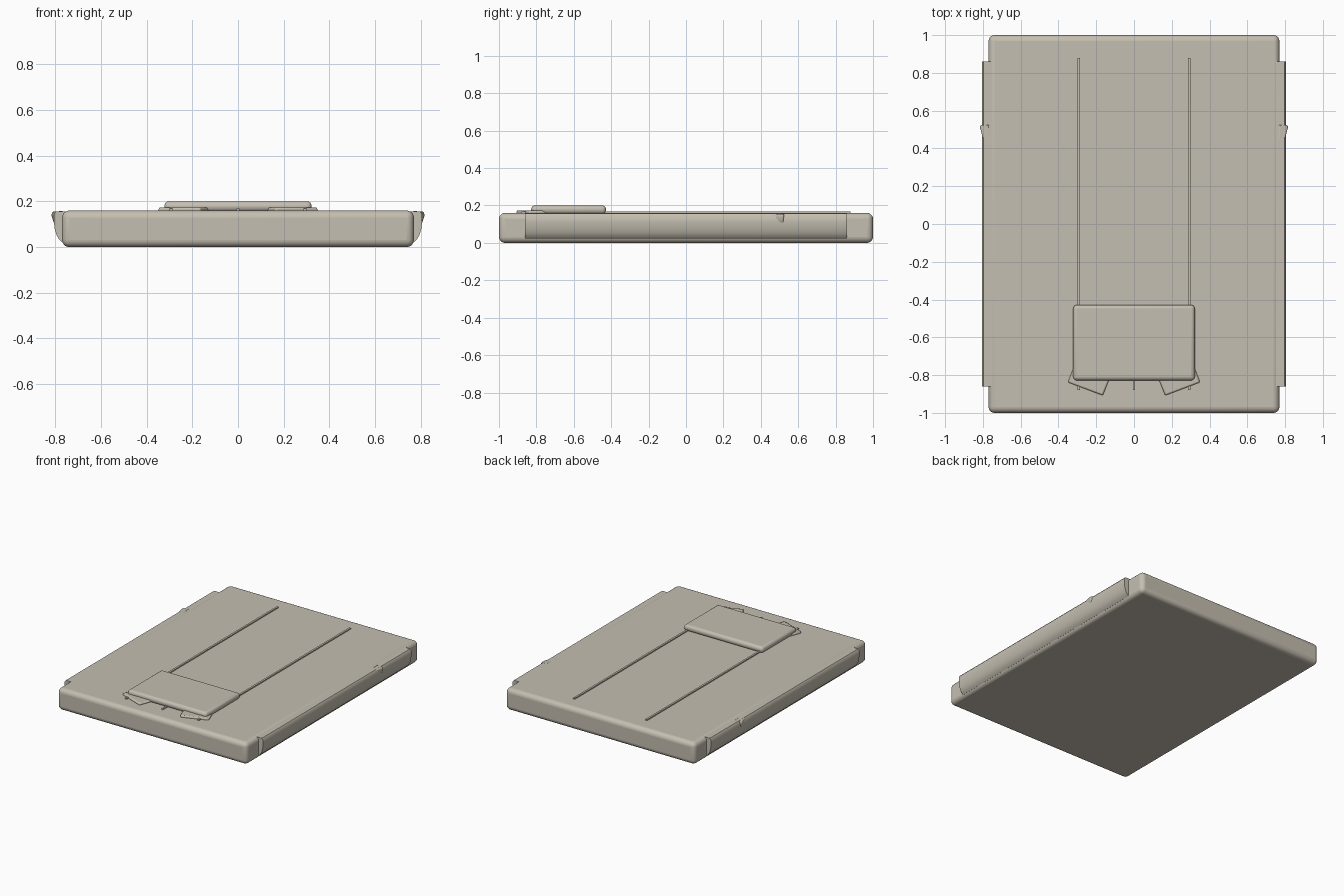
import bpy, bmesh, math
from mathutils import Matrix

if "Cube" in bpy.data.objects:
    bpy.data.objects.remove(bpy.data.objects["Cube"])

mat = bpy.data.materials.new("warm_grey")
mat.diffuse_color = (0.56, 0.52, 0.44, 1)
mat.use_nodes = True
mat.node_tree.nodes["Principled BSDF"].inputs["Base Color"].default_value = mat.diffuse_color


def finish(name, bm, bevel=0.0, segments=3):
    """Turn a bmesh into a bevelled, smooth-shaded object."""
    bmesh.ops.recalc_face_normals(bm, faces=bm.faces)
    me = bpy.data.meshes.new(name)
    bm.to_mesh(me)
    bm.free()
    me.materials.append(mat)
    ob = bpy.data.objects.new(name, me)
    bpy.context.collection.objects.link(ob)
    if bevel:
        m = ob.modifiers.new("bevel", 'BEVEL')
        m.width, m.segments = bevel, segments
        m.limit_method, m.angle_limit = 'ANGLE', math.radians(25)
    bpy.ops.object.select_all(action='DESELECT')
    ob.select_set(True)
    bpy.context.view_layer.objects.active = ob
    bpy.ops.object.shade_smooth_by_angle(angle=math.radians(40))
    return ob


def box(name, x, y, z, bevel=0.0, segments=3):
    bm = bmesh.new()
    bmesh.ops.create_cube(bm, size=1)
    for v in bm.verts:
        v.co = [(a + b) / 2 + c * (b - a) for (a, b), c in zip((x, y, z), v.co)]
    return finish(name, bm, bevel, segments)


def prism(name, pts, place, vec, bevel=0.0):
    """Extrude a 2D outline, placed in 3D by a function, along vec."""
    bm = bmesh.new()
    f = bm.faces.new([bm.verts.new(place(a, b)) for a, b in pts])
    r = bmesh.ops.extrude_face_region(bm, geom=[f])
    verts = [g for g in r["geom"] if isinstance(g, bmesh.types.BMVert)]
    bmesh.ops.translate(bm, verts=verts, vec=vec)
    return finish(name, bm, bevel, 2)


# Main slab
box("body", (-0.77, 0.77), (-1, 1), (0, 0.16), 0.032, 5)

# Raised plate and its short centre ridge
box("clip_plate", (-0.322, 0.322), (-0.828, -0.428), (0.155, 0.2), 0.02, 4)
box("centre_ridge", (-0.006, 0.006), (-0.88, -0.6), (0.15, 0.168))

rail = [(0.72, 0.02), (0.768, 0.02), (0.782, 0.032), (0.794, 0.052), (0.802, 0.08),
        (0.806, 0.11), (0.806, 0.143), (0.796, 0.156), (0.72, 0.156)]
tab = [(-0.35, -0.838), (-0.165, -0.908), (-0.09, -0.72), (-0.29, -0.68)]
# Thumb catch: points of a convex wedge growing towards the back
catch = [(0.765, 0.33, 0.155), (0.765, 0.34, 0.14), (0.812, 0.5, 0.155), (0.818, 0.518, 0.14),
         (0.765, 0.525, 0.158), (0.808, 0.525, 0.155), (0.765, 0.45, 0.085),
         (0.8, 0.49, 0.098), (0.804, 0.52, 0.1), (0.765, 0.515, 0.08), (0.79, 0.515, 0.085)]

for s, side in ((1, "right"), (-1, "left")):
    # Edge rails along the long sides
    prism("side_rail_" + side, rail, lambda a, b: (s * a, -0.86, b), (0, 1.72, 0))
    # Thumb catches on the rails
    bm = bmesh.new()
    for x, y, z in catch:
        bm.verts.new((s * x, y, z))
    r = bmesh.ops.convex_hull(bm, input=bm.verts)
    finish("thumb_catch_" + side, bm, 0.005, 2)
    # Thin raised strips down the top
    box("strip_" + side, (s * 0.293 - 0.007, s * 0.293 + 0.007), (-0.88, 0.88), (0.15, 0.168))
    # Angled tabs under the plate
    prism("angled_tab_" + side, tab, lambda a, b: (-s * a, b, 0.15), (0, 0, 0.024), 0.008)
